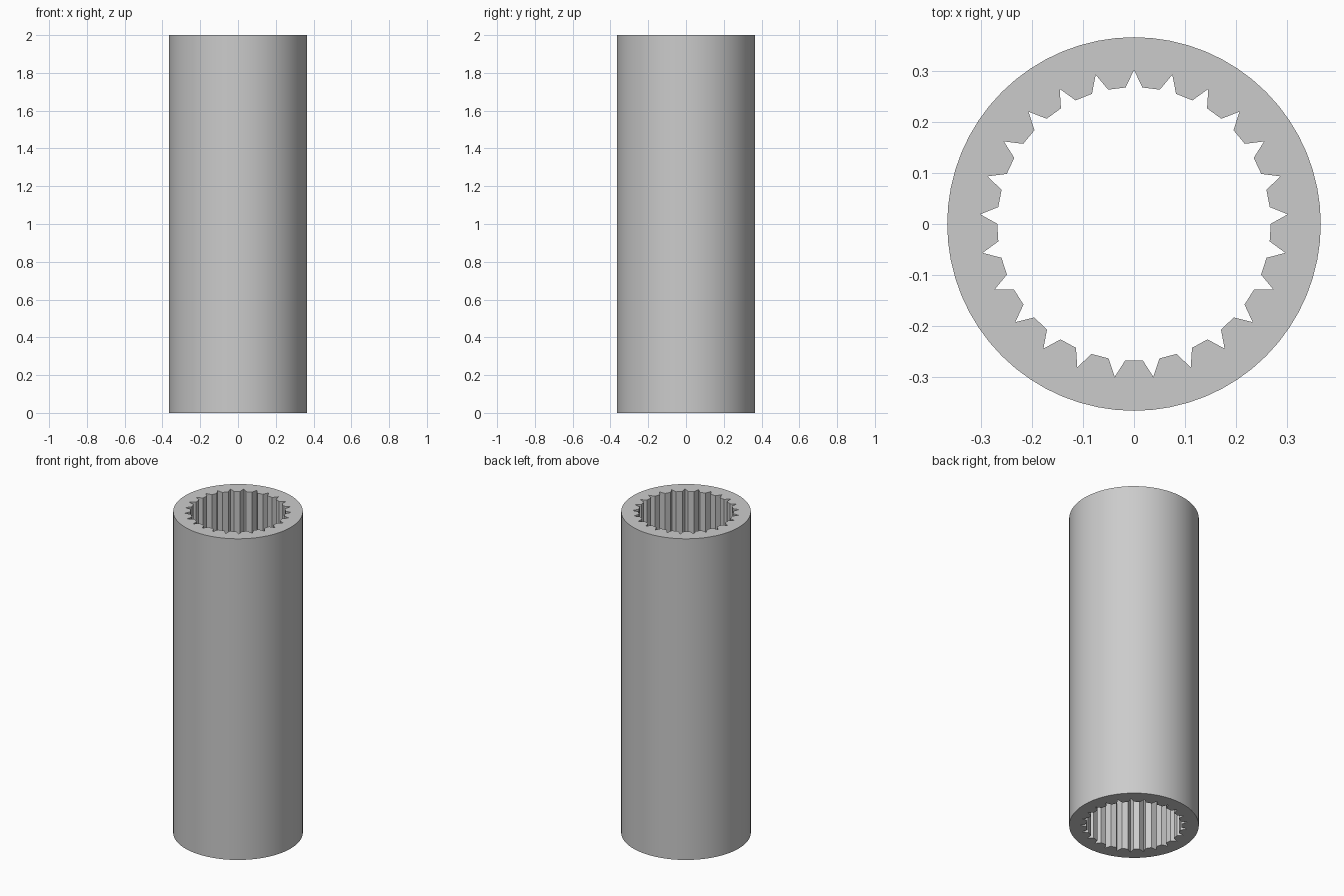
import bpy
import bmesh
from math import sin, cos, radians, tau

HEIGHT = 2.0
OUTER_R, INNER_R, GROOVE_R = 0.366, 0.268, 0.302
OUTER_SIDES, GROOVES = 64, 25
GROOVE_HALF = radians(3.5)

cube = bpy.data.objects.get("Cube")
if cube:
    bpy.data.objects.remove(cube, do_unlink=True)

# Plain grey metal
grey = bpy.data.materials.new("grey metal")
grey.use_nodes = True
colour = (0.6, 0.6, 0.6, 1)
grey.diffuse_color = colour
for node in grey.node_tree.nodes:
    if node.type == "BSDF_PRINCIPLED":
        node.inputs["Base Color"].default_value = colour


def polar(radius, angle):
    """Point measured clockwise from the back (+y)."""
    return (radius * sin(angle), radius * cos(angle), 0)


def add_loop(bm, points):
    verts = [bm.verts.new(p) for p in points]
    return [bm.edges.new((v, verts[i - 1])) for i, v in enumerate(verts)]


# Round outside and V-grooved bore outlines
outside = [polar(OUTER_R, tau * i / OUTER_SIDES) for i in range(OUTER_SIDES)]
bore = []
for i in range(GROOVES):
    mid = tau * i / GROOVES
    bore += [polar(INNER_R, mid - GROOVE_HALF),
             polar(GROOVE_R, mid),
             polar(INNER_R, mid + GROOVE_HALF)]

# Fill the ring and raise it into a tube
bm = bmesh.new()
edges = add_loop(bm, outside) + add_loop(bm, bore)
bmesh.ops.triangle_fill(bm, use_beauty=True, use_dissolve=False, edges=edges)
ring = bmesh.ops.extrude_face_region(bm, geom=bm.faces[:], use_keep_orig=True)
raised = [g for g in ring["geom"] if isinstance(g, bmesh.types.BMVert)]
bmesh.ops.translate(bm, verts=raised, vec=(0, 0, HEIGHT))
bmesh.ops.recalc_face_normals(bm, faces=bm.faces[:])

mesh = bpy.data.meshes.new("splined_tube")
bm.to_mesh(mesh)
bm.free()
mesh.materials.append(grey)
tube = bpy.data.objects.new("splined_tube", mesh)
bpy.context.collection.objects.link(tube)

# Smooth outside, crisp rims and grooves
bpy.ops.object.select_all(action="DESELECT")
tube.select_set(True)
bpy.context.view_layer.objects.active = tube
bpy.ops.object.shade_smooth_by_angle(angle=radians(25))
